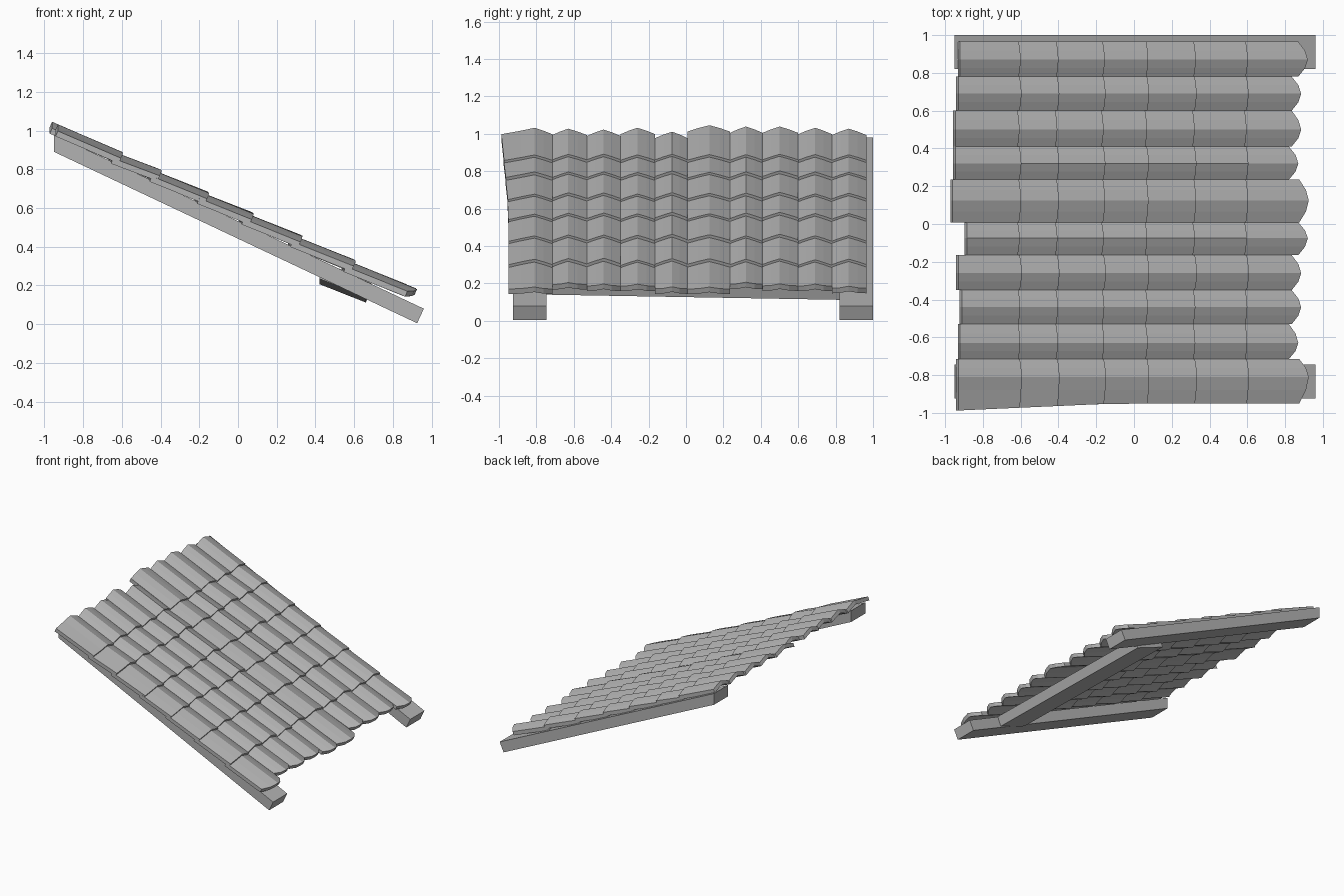
import bpy, bmesh, math, random
from mathutils import Vector

random.seed(4)
cube = bpy.data.objects.get("Cube")
if cube:
    bpy.data.objects.remove(cube)

grey = bpy.data.materials.new("plain grey")
grey.use_nodes = True
grey.diffuse_color = (0.45, 0.45, 0.45, 1)
grey.node_tree.nodes["Principled BSDF"].inputs["Base Color"].default_value = (0.45, 0.45, 0.45, 1)

SLOPE = 0.465
DOWN = Vector((-SLOPE, 0, -1)).normalized()   # into the roof


def finish(bm, name):
    bmesh.ops.recalc_face_normals(bm, faces=bm.faces)
    mesh = bpy.data.meshes.new(name)
    bm.to_mesh(mesh)
    bm.free()
    mesh.materials.append(grey)
    obj = bpy.data.objects.new(name, mesh)
    bpy.context.collection.objects.link(obj)


def prism(name, outline, y0, y1, tilt=0.0):
    """Extrude an x-z outline from y0 to y1, optionally sinking the far end."""
    bm = bmesh.new()
    near = [bm.verts.new((x, y0, z)) for x, z in outline]
    far = [bm.verts.new((x, y1, z - tilt)) for x, z in outline]
    bm.faces.new(near)
    bm.faces.new(far)
    n = len(outline)
    for i in range(n):
        bm.faces.new((near[i], near[(i + 1) % n], far[(i + 1) % n], far[i]))
    finish(bm, name)


def roof_z(x):
    return 1.027 - SLOPE * (x + 0.92)


# Sloping side beams, plumb cut at the top and square cut at the foot
beam = [(-0.95, 0.89), (0.925, 0.005), (0.96, 0.08), (-0.95, 0.98)]
prism("front_beam", beam, -0.925, -0.745)
prism("back_beam", beam, 0.82, 1.0)

# Cross board tying the beams together under the lower tiles
board = [(0.42, 0.235), (0.66, 0.14), (0.69, 0.21), (0.45, 0.32)]
prism("cross_board", board, -0.76, 0.83, 0.028)

# Tile columns: valley lines, ridge lines, upper ends and lower ends
valleys = [0.965, 0.78, 0.6, 0.41, 0.235, 0.008, -0.165, -0.35, -0.53, -0.715, -0.95]
ridges = [0.87, 0.69, 0.5, 0.32, 0.125, -0.075, -0.26, -0.44, -0.63, -0.81]
starts = [-0.92, -0.93, -0.945, -0.945, -0.96, -0.885, -0.93, -0.91, -0.92, -0.93]
ends = [0.92, 0.885, 0.885, 0.87, 0.925]
rows = [-0.6, -0.4, -0.155, 0.075, 0.327, 0.602]
AMP, THICK, TUCK = 0.034, 0.03, 0.05


def tile(bm, col, x0, x1, last, first):
    """One ridged tile: a thick tent-shaped strip, raised at its lower end."""
    left, peak, right = valleys[col], ridges[col], valleys[col + 1]
    ys = [left, (left + peak) / 2, peak, (peak + right) / 2, right]
    hs = [0, 0.56, 1, 0.56, 0]
    lift = random.uniform(0.008, 0.014)
    tops, bottoms = [], []
    for x, low in ((x0, False), (x1, True)):
        top = []
        for y, h in zip(ys, hs):
            # rounded nose on the lowest tile, slight bow elsewhere
            bow = (0.05 if last else 0.01) * (1 - h) ** 1.5 if low else 0
            px = x - bow
            # the front edge splays out towards the top
            if col == 9 and y == right:
                y -= 0.045 * max(0, -0.1 - px)
            z = roof_z(px) + (lift if low else -0.008 * (not first)) - AMP * (1 - h)
            top.append(Vector((px, y, z)))
        tops.append([bm.verts.new(p) for p in top])
        bottoms.append([bm.verts.new(p + DOWN * THICK) for p in top])
    for i in range(4):
        bm.faces.new((tops[0][i], tops[0][i + 1], tops[1][i + 1], tops[1][i]))
        bm.faces.new((bottoms[0][i], bottoms[0][i + 1], bottoms[1][i + 1], bottoms[1][i]))
        for k in (0, 1):
            bm.faces.new((tops[k][i], tops[k][i + 1], bottoms[k][i + 1], bottoms[k][i]))
    for i in (0, 4):
        bm.faces.new((tops[0][i], tops[1][i], bottoms[1][i], bottoms[0][i]))


for col in range(10):
    bm = bmesh.new()
    shift = 0.006 * math.sin(col * 2.3)
    edges = [starts[col]] + [r + shift for r in rows] + [ends[col % 5]]
    for r in range(7):
        first, last = r == 0, r == 6
        tile(bm, col, edges[r] - (0 if first else TUCK), edges[r + 1], last, first)
    finish(bm, "tile_column_%d" % (col + 1))
